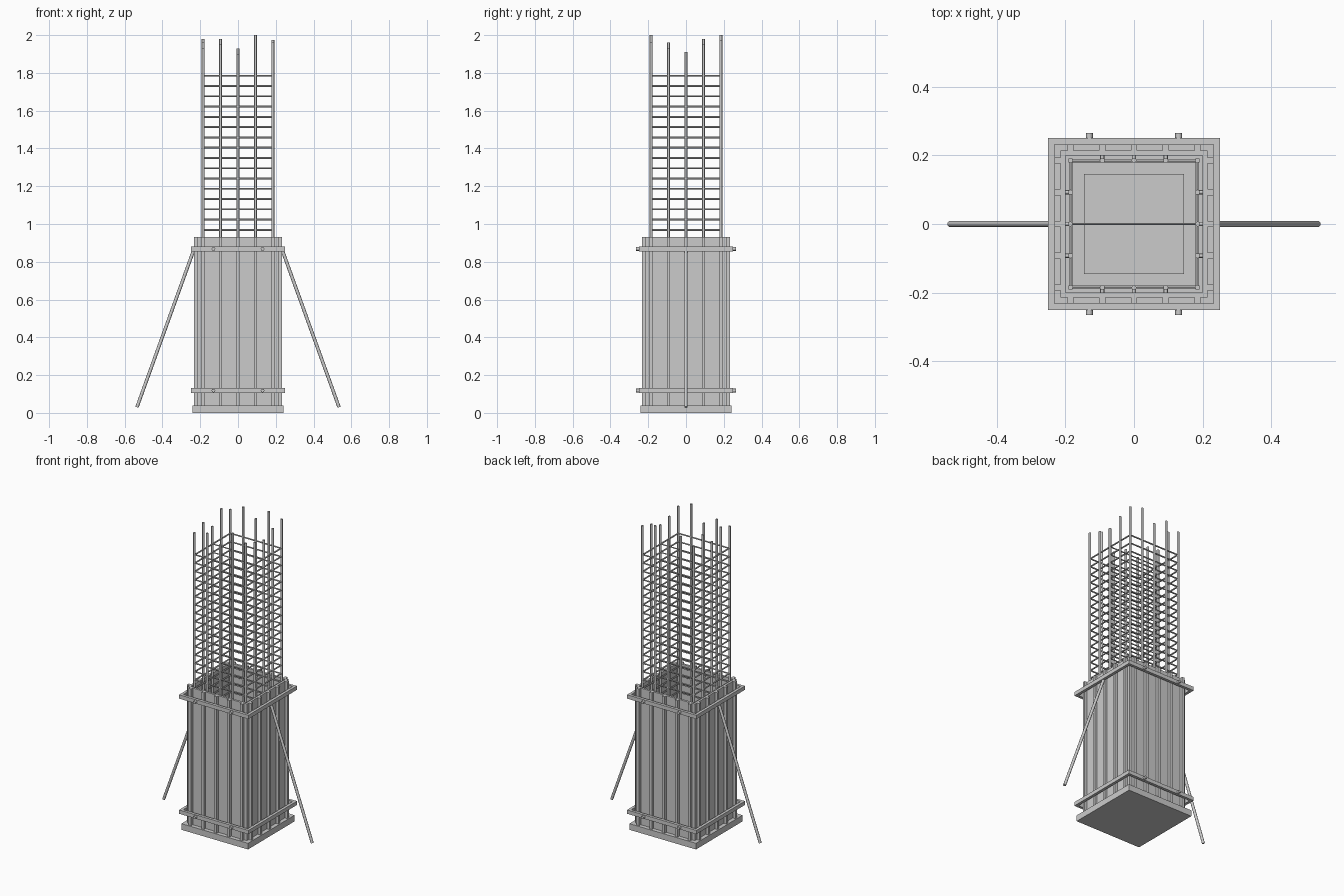
import bpy, bmesh
from mathutils import Vector, Matrix

if "Cube" in bpy.data.objects:
    bpy.data.objects.remove(bpy.data.objects["Cube"])


def add_box(bm, x0, x1, y0, y1, z0, z1):
    m = Matrix.Translation(((x0 + x1) / 2, (y0 + y1) / 2, (z0 + z1) / 2))
    m = m @ Matrix.Diagonal((x1 - x0, y1 - y0, z1 - z0, 1))
    bmesh.ops.create_cube(bm, size=1, matrix=m)


def add_rod(bm, a, b, r, sides=8):
    a, b = Vector(a), Vector(b)
    d = b - a
    m = Matrix.Translation((a + b) / 2) @ d.to_track_quat('Z', 'Y').to_matrix().to_4x4()
    bmesh.ops.create_cone(bm, cap_ends=True, segments=sides, radius1=r, radius2=r,
                          depth=d.length, matrix=m)


def four_sides(bm, build):
    # Build one side, then repeat it by quarter turns
    for i in range(4):
        part = bmesh.new()
        build(part)
        part.transform(Matrix.Rotation(i * 1.5707963268, 4, 'Z'))
        me = bpy.data.meshes.new("tmp")
        part.to_mesh(me)
        part.free()
        bm.from_mesh(me)
        bpy.data.meshes.remove(me)


def finish(bm, name, smooth=False):
    me = bpy.data.meshes.new(name)
    bm.to_mesh(me)
    bm.free()
    ob = bpy.data.objects.new(name, me)
    bpy.context.collection.objects.link(ob)
    if smooth:
        bpy.context.view_layer.objects.active = ob
        ob.select_set(True)
        bpy.ops.object.shade_smooth_by_angle(angle=0.9)
        ob.select_set(False)
    return ob


# Base plate and the starter block inside the form
bm = bmesh.new()
add_box(bm, -0.24, 0.24, -0.24, 0.24, 0, 0.04)
finish(bm, "base_plate")
bm = bmesh.new()
add_box(bm, -0.145, 0.145, -0.145, 0.145, 0.04, 0.08)
finish(bm, "starter_block")

# Form panels
bm = bmesh.new()
four_sides(bm, lambda p: add_box(p, -0.214, 0.2, -0.214, -0.2, 0.04, 0.93))
finish(bm, "form_panels")

# Vertical studs, five per face
STATIONS = (-0.185, -0.0925, 0, 0.0925, 0.185)
bm = bmesh.new()
four_sides(bm, lambda p: [add_box(p, x - 0.009, x + 0.009, -0.232, -0.214, 0.04, 0.93)
                          for x in STATIONS])
finish(bm, "vertical_studs")

# Clamp frames with bolts on front and back
for label, z in (("lower", 0.118), ("upper", 0.868)):
    bm = bmesh.new()
    four_sides(bm, lambda p: add_box(p, -0.25, 0.232, -0.25, -0.232, z - 0.0125, z + 0.0125))
    finish(bm, label + "_clamp_frame")
    bm = bmesh.new()
    for x in (-0.13, 0.13):
        for s in (-1, 1):
            add_rod(bm, (x, s * 0.232, z), (x, s * 0.265, z), 0.01)
    finish(bm, label + "_clamp_bolts", True)

# Vertical reinforcing bars with uneven tops
TOPS = {
    (0, 0): 1.93, (1, 0): 1.95, (2, 0): 1.90, (3, 0): 2.0, (4, 0): 1.96,
    (0, 1): 1.96, (0, 2): 1.90, (0, 3): 1.98,
    (4, 1): 1.93, (4, 2): 1.91, (4, 3): 1.95,
    (0, 4): 1.94, (1, 4): 1.98, (2, 4): 1.93, (3, 4): 2.0, (4, 4): 1.975,
}
bm = bmesh.new()
for (i, j), top in TOPS.items():
    add_rod(bm, (STATIONS[i], STATIONS[j], 0.04), (STATIONS[i], STATIONS[j], top), 0.0075)
finish(bm, "vertical_bars", True)

# Stirrups and cross ties up the cage
levels = [1.785 - 0.0544 * k for k in range(32)]
bm = bmesh.new()
four_sides(bm, lambda p: [add_rod(p, (-0.186, -0.183, z), (0.186, -0.183, z), 0.005, 6)
                          for z in levels])
finish(bm, "stirrups", True)
bm = bmesh.new()
for z in levels:
    add_rod(bm, (-0.183, 0, z), (0.183, 0, z), 0.004, 6)
finish(bm, "cross_ties", True)

# Spacers between the bars and the panels
bm = bmesh.new()
four_sides(bm, lambda p: [add_rod(p, (x, -0.185, z), (x, -0.202, z), 0.006)
                          for x in STATIONS[1:4] for z in (0.2, 0.55, 0.9)])
finish(bm, "bar_spacers", True)

# Raking props left and right
for label, s in (("left", -1), ("right", 1)):
    bm = bmesh.new()
    add_rod(bm, (s * 0.235, 0, 0.86), (s * 0.535, 0, 0.03), 0.009, 10)
    finish(bm, label + "_prop", True)
